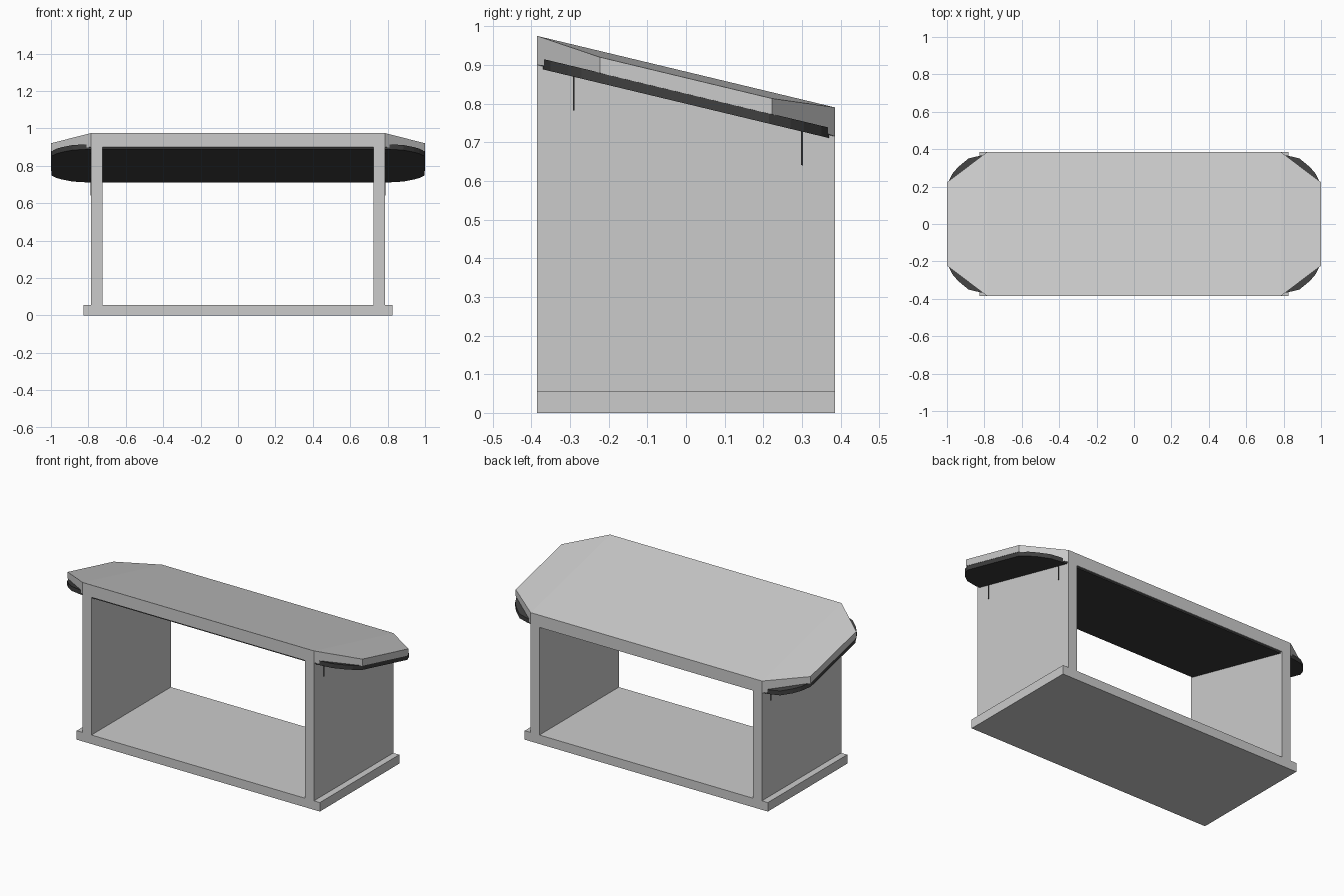
import bpy, bmesh

if "Cube" in bpy.data.objects:
    bpy.data.objects.remove(bpy.data.objects["Cube"])

SLOPE = -0.24


def plane(y):
    """Height of the sloping underside of the top at depth y."""
    return 0.8075 + SLOPE * y


dark = bpy.data.materials.new("dark_grey")
dark.diffuse_color = (0.05, 0.05, 0.05, 1)
dark.use_nodes = True
dark.node_tree.nodes["Principled BSDF"].inputs["Base Color"].default_value = dark.diffuse_color


def prism(name, outline, low, high, mat=None):
    """Solid over an x,y outline between two height functions of (x, y)."""
    bm = bmesh.new()
    bottom = [bm.verts.new((x, y, low(x, y))) for x, y in outline]
    top = [bm.verts.new((x, y, high(x, y))) for x, y in outline]
    n = len(outline)
    bm.faces.new(bottom[::-1])
    bm.faces.new(top)
    for i in range(n):
        j = (i + 1) % n
        bm.faces.new((bottom[i], bottom[j], top[j], top[i]))
    # fold the large faces where the wings begin
    for sx in (-0.785, 0.785):
        bmesh.ops.connect_verts(bm, verts=[v for v in bm.verts if abs(v.co.x - sx) < 1e-4 and v in top])
        bmesh.ops.connect_verts(bm, verts=[v for v in bm.verts if abs(v.co.x - sx) < 1e-4 and v in bottom])
    bmesh.ops.recalc_face_normals(bm, faces=bm.faces[:])
    mesh = bpy.data.meshes.new(name)
    bm.to_mesh(mesh)
    bm.free()
    ob = bpy.data.objects.new(name, mesh)
    bpy.context.collection.objects.link(ob)
    if mat:
        mesh.materials.append(mat)
    return ob


def rect(x0, x1, y0, y1):
    return [(x0, y0), (x1, y0), (x1, y1), (x0, y1)]


def four_way(quarter):
    """Repeat a +x +y quarter outline around all four corners."""
    q = quarter
    return (q + [(-x, y) for x, y in q[::-1]] + [(-x, -y) for x, y in q]
            + [(x, -y) for x, y in q[::-1]])


# Base board
prism("base", rect(-0.825, 0.825, -0.385, 0.385), lambda x, y: 0, lambda x, y: 0.055)

# Sloping octagonal top with thinner wing ends
prism("top", four_way([(1, 0.223), (0.785, 0.385)]),
      lambda x, y: plane(y) + (0.018 if abs(x) > 0.9 else 0),
      lambda x, y: plane(y) + (0.059 if abs(x) > 0.9 else 0.075))

# Dark round-cornered panel under the top
prism("under_panel", four_way([(0.998, 0.215), (0.97, 0.27), (0.94, 0.305), (0.885, 0.35),
                               (0.82, 0.366), (0.75, 0.373)]),
      lambda x, y: plane(y) - 0.008, lambda x, y: plane(y) + 0.019, dark)

for s, side in ((-1, "left"), (1, "right")):
    # Upright side boards
    x0, x1 = sorted((s * 0.725, s * 0.785))
    prism(side + "_side", rect(x0, x1, -0.385, 0.385),
          lambda x, y: 0.055, lambda x, y: plane(y) + 0.002)
    # Thin support pins on the outer faces
    x0, x1 = sorted((s * 0.784, s * 0.789))
    for y, end in ((-0.29, "front"), (0.30, "back")):
        prism(f"{side}_{end}_pin", rect(x0, x1, y - 0.002, y + 0.002),
              lambda x, y: plane(y) - 0.095, lambda x, y: plane(y), dark)
